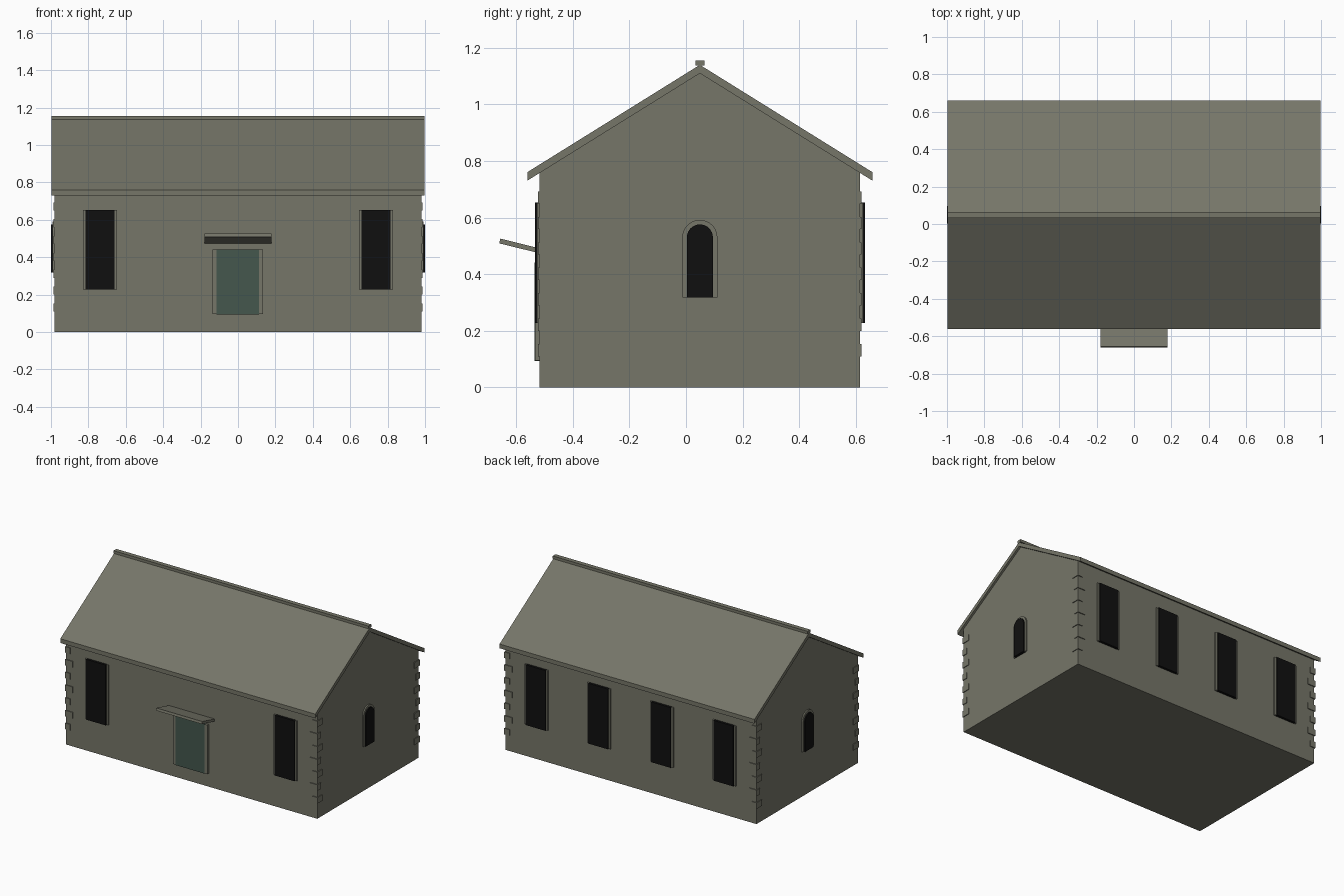
import bpy, bmesh, math
from mathutils import Vector

cube = bpy.data.objects.get("Cube")
if cube:
    bpy.data.objects.remove(cube, do_unlink=True)


def material(name, rgb):
    m = bpy.data.materials.new(name)
    m.use_nodes = True
    m.diffuse_color = (*rgb, 1)
    m.node_tree.nodes["Principled BSDF"].inputs["Base Color"].default_value = (*rgb, 1)
    return m


STONE = material("grey stone", (0.18, 0.18, 0.14))
DARK = material("black glass", (0.005, 0.005, 0.005))
TEAL = material("teal door", (0.058, 0.095, 0.075))


def prism(name, points, start, depth, mat):
    """Extrude a closed 3D outline along the depth vector."""
    bm = bmesh.new()
    face = bm.faces.new([bm.verts.new(Vector(p) + Vector(start)) for p in points])
    out = bmesh.ops.extrude_face_region(bm, geom=[face])
    moved = [v for v in out["geom"] if isinstance(v, bmesh.types.BMVert)]
    bmesh.ops.translate(bm, verts=moved, vec=depth)
    bmesh.ops.recalc_face_normals(bm, faces=bm.faces)
    mesh = bpy.data.meshes.new(name)
    bm.to_mesh(mesh)
    bm.free()
    mesh.materials.append(mat)
    obj = bpy.data.objects.new(name, mesh)
    bpy.context.collection.objects.link(obj)
    return obj


def box(name, x0, x1, y0, y1, z0, z1, mat=STONE):
    base = [(x0, y0, z0), (x1, y0, z0), (x1, y1, z0), (x0, y1, z0)]
    return prism(name, base, (0, 0, 0), (0, 0, z1 - z0), mat)


def along_x(name, yz, half, mat=STONE):
    """Extrude a side profile symmetrically across x."""
    return prism(name, [(0, y, z) for y, z in yz], (-half, 0, 0), (2 * half, 0, 0), mat)


MID = 0.049            # ridge line in y
HX, HY = 0.982, 0.566  # half size of the walls
FRONT, BACK = MID - HY, MID + HY
SLOPE, EAVE, RIDGE, THICK = 0.622, 0.61, 1.14, 0.03


def roof_z(y, drop=0.0):
    return RIDGE - drop - SLOPE * abs(y - MID)


# Walls with gables
along_x("walls", [(FRONT, 0), (BACK, 0), (BACK, roof_z(BACK, THICK)),
                  (MID, RIDGE - THICK), (FRONT, roof_z(FRONT, THICK))], HX)

# Roof and ridge cap
ya, yb = MID - EAVE, MID + EAVE
along_x("roof", [(ya, roof_z(ya)), (MID, RIDGE), (yb, roof_z(yb)),
                 (yb, roof_z(yb, THICK)), (MID, RIDGE - THICK), (ya, roof_z(ya, THICK))], 0.997)
along_x("ridge_cap", [(MID - 0.016, 1.137), (MID + 0.016, 1.137),
                      (MID + 0.016, 1.156), (MID - 0.016, 1.156)], 0.997)


# Tall windows: frame with a slightly prouder dark pane
def tall_window(name, x, wall, side):
    for part, half, out, grow, mat in (("frame", 0.09, 0.01, 0, STONE),
                                       ("pane", 0.077, 0.017, 0.001, DARK)):
        ys = sorted((wall - side * 0.01, wall + side * out))
        box(f"{name}_{part}", x - half, x + half, *ys, 0.228 - grow, 0.652 + grow, mat)


for i, x in enumerate((-0.738, 0.738)):
    tall_window(f"front_window_{i + 1}", x, FRONT, -1)
for i, x in enumerate((-0.735, -0.245, 0.245, 0.735)):
    tall_window(f"back_window_{i + 1}", x, BACK, 1)


# Arched gable windows
def arch(radius, bottom, spring=0.53, steps=16):
    curve = [(0, MID + radius * math.cos(math.pi * k / steps),
              spring + radius * math.sin(math.pi * k / steps)) for k in range(steps + 1)]
    return [(0, MID + radius, bottom)] + curve + [(0, MID - radius, bottom)]


for side, label in ((1, "left"), (-1, "right")):
    start = (side * (HX - 0.01), 0, 0)
    prism(f"{label}_arch_frame", arch(0.062, 0.318), start, (side * 0.019, 0, 0), STONE)
    prism(f"{label}_arch_pane", arch(0.046, 0.317), start, (side * 0.028, 0, 0), DARK)

# Door, frame and sloping canopy
box("door_frame", -0.136, 0.134, FRONT - 0.016, FRONT + 0.01, 0.095, 0.441)
box("door", -0.114, 0.112, FRONT - 0.019, FRONT + 0.01, 0.094, 0.442, TEAL)
along_x("door_canopy", [(FRONT, 0.491), (-0.656, 0.526), (-0.66, 0.509), (FRONT, 0.474)], 0.18)

# Corner stones wrapping each corner, alternating in length
for sx in (-1, 1):
    for sy in (-1, 1):
        cx, cy = sx * (HX + 0.005), MID + sy * (HY + 0.006)
        for k in range(7):
            lx, ly = (0.06, 0.04) if k % 2 else (0.04, 0.06)
            z = 0.11 + 0.09 * k
            box(f"corner_stone_{k + 1}", *sorted((cx, cx - sx * lx)),
                *sorted((cy, cy - sy * ly)), z, z + 0.043)
